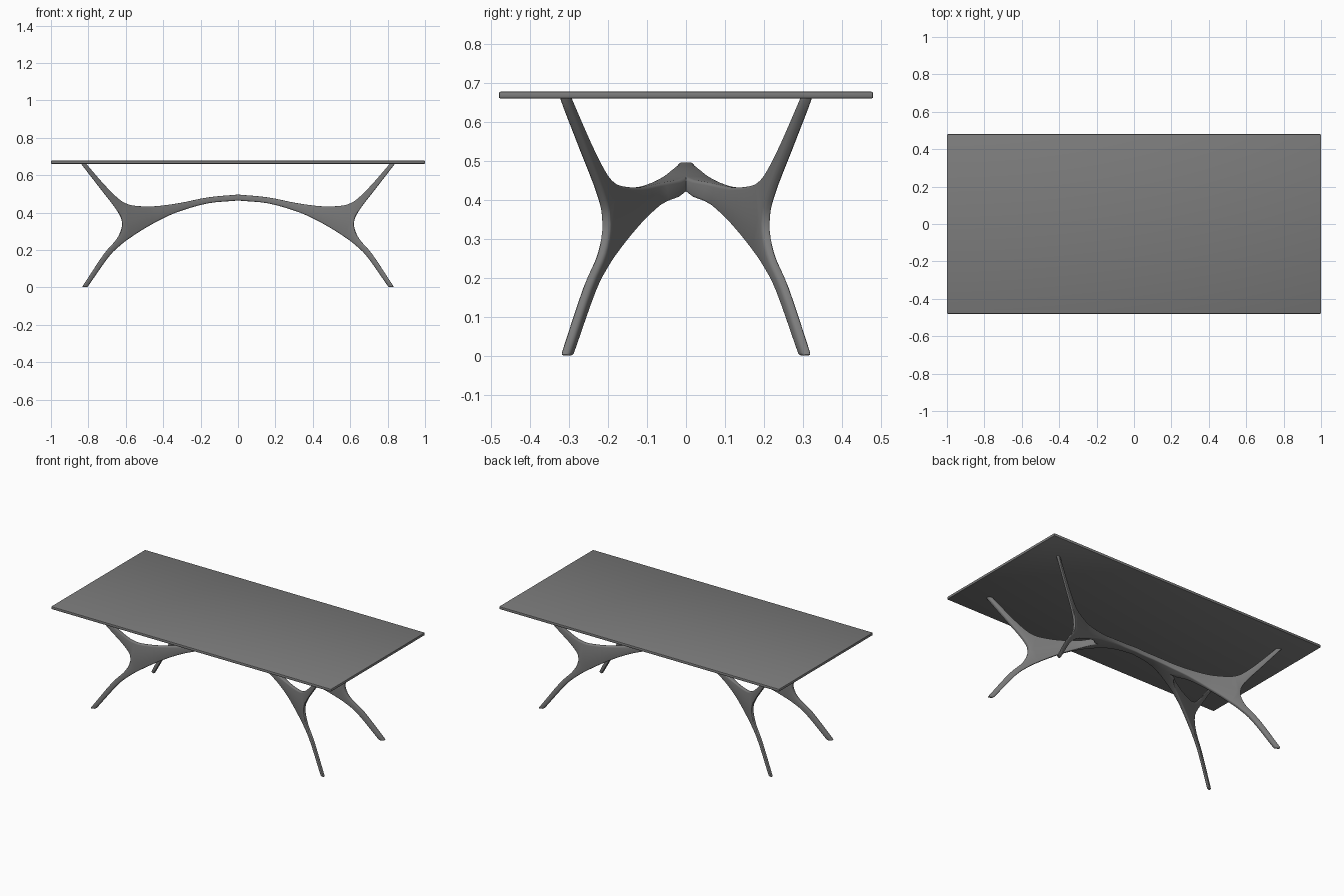
import bpy
import bmesh
from mathutils import Matrix, Vector

cube = bpy.data.objects.get("Cube")
if cube:
    bpy.data.objects.remove(cube, do_unlink=True)

grey = bpy.data.materials.new("mid_grey")
grey.use_nodes = True
grey.diffuse_color = (0.2, 0.2, 0.2, 1)
grey.node_tree.nodes["Principled BSDF"].inputs["Base Color"].default_value = (0.2, 0.2, 0.2, 1)


def spline(points, steps=4):
    """Smooth curve through the points."""
    p = [Vector(q) for q in points]
    p = [2 * p[0] - p[1]] + p + [2 * p[-1] - p[-2]]
    out = []
    for a, b, c, d in zip(p, p[1:], p[2:], p[3:]):
        for i in range(steps):
            t = i / steps
            out.append(0.5 * (2 * b + (c - a) * t + (2 * a - 5 * b + 4 * c - d) * t ** 2
                              + (3 * b - a - 3 * c + d) * t ** 3))
    return out + [p[-2]]


def lookup(table, x):
    """Linear interpolation in a table of x, y pairs."""
    for (x0, y0), (x1, y1) in zip(table, table[1:]):
        if x <= x1:
            return y0 + (y1 - y0) * (x - x0) / (x1 - x0)
    return table[-1][1]


def finish(name, bm, width, segments):
    mesh = bpy.data.meshes.new(name)
    bm.to_mesh(mesh)
    bm.free()
    obj = bpy.data.objects.new(name, mesh)
    bpy.context.collection.objects.link(obj)
    mesh.materials.append(grey)
    mod = obj.modifiers.new("rounded_edges", "BEVEL")
    mod.width = width
    mod.segments = segments
    mod.limit_method = 'ANGLE'
    mod.angle_limit = 0.9
    bpy.ops.object.select_all(action='DESELECT')
    obj.select_set(True)
    bpy.context.view_layer.objects.active = obj
    bpy.ops.object.modifier_apply(modifier=mod.name)
    bpy.ops.object.shade_smooth_by_angle(angle=0.7)
    return obj


# Table top
bm = bmesh.new()
bmesh.ops.create_cube(bm, size=1, matrix=Matrix.Translation((0, 0, 0.67))
                      @ Matrix.Diagonal((2, 0.96, 0.018, 1)))
finish("table_top", bm, 0.005, 2)

# Side outlines of one quarter of the base, as x, z pairs
top_edge = spline([(0, .497), (.16, .482), (.31, .452), (.45, .434), (.55, .437),
                   (.60, .45), (.645, .48), (.715, .55), (.815, .665)])
low_edge = spline([(0, .465), (.16, .45), (.31, .408), (.41, .365), (.50, .315),
                   (.57, .27), (.62, .233), (.69, .165), (.805, .002)])
middle = spline([(0, .481), (.16, .465), (.31, .43), (.43, .395), (.53, .365), (.62, .345)])
outer_edge = spline([(.834, .002), (.72, .175), (.645, .265), (.62, .345),
                     (.65, .415), (.73, .52), (.842, .665)])
half = len(outer_edge) // 2
to_arm = middle + outer_edge[half + 1:]
to_foot = middle + outer_edge[:half][::-1]

# Plan curves: how far the two faces of the panel sit from the centre line
outside = [(0, .02), (.08, .024), (.16, .035), (.23, .051), (.3, .075), (.37, .1),
           (.45, .132), (.62, .216), (.84, .327)]
inside = [(0, 0), (.3, 0), (.32, .03), (.36, .06), (.45, .108), (.62, .194), (.84, .304)]

# Flat sheet with three horns: spine, arm and foot
bm = bmesh.new()
for upper, lower in ((top_edge, to_arm), (to_foot, low_edge)):
    rungs = [[bm.verts.new((p.x, 0, p.y)) for p in pair] for pair in zip(upper, lower)]
    for (a, b), (c, d) in zip(rungs, rungs[1:]):
        bm.faces.new((a, b, d, c))
bmesh.ops.remove_doubles(bm, verts=bm.verts[:], dist=1e-5)

# Give the sheet thickness and bend it to the plan curves
inner_verts = bm.verts[:]
grown = bmesh.ops.extrude_face_region(bm, geom=bm.faces[:], use_keep_orig=True)
outer_verts = [g for g in grown["geom"] if isinstance(g, bmesh.types.BMVert)]
for verts, table in ((inner_verts, inside), (outer_verts, outside)):
    for v in verts:
        y = lookup(table, v.co.x)
        v.co.y = y if y > 0.002 else 0

# Drop faces on the mirror planes, then mirror the quarter twice
hidden = [f for f in bm.faces if all(abs(v.co.y) < 1e-5 for v in f.verts)
          or all(abs(v.co.x) < 1e-5 for v in f.verts)]
bmesh.ops.delete(bm, geom=hidden, context='FACES')
for axis in "XY":
    bmesh.ops.mirror(bm, geom=bm.verts[:] + bm.edges[:] + bm.faces[:],
                     axis=axis, merge_dist=1e-4)
bmesh.ops.remove_doubles(bm, verts=bm.verts[:], dist=1e-5)
bmesh.ops.recalc_face_normals(bm, faces=bm.faces[:])
finish("arched_base", bm, 0.007, 3)
